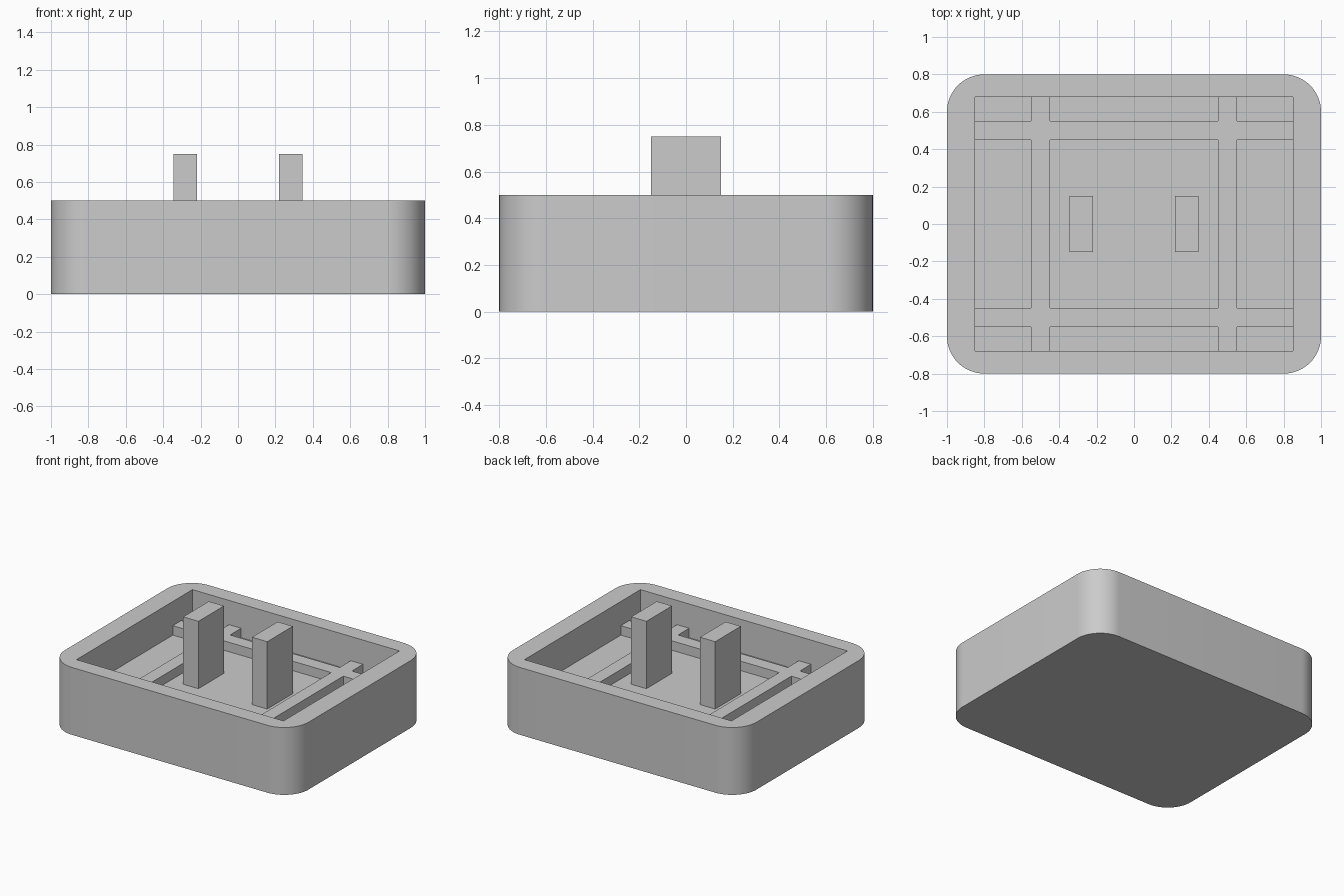
import bpy
import bmesh
from mathutils import Matrix, Vector

cube = bpy.data.objects.get("Cube")
if cube:
    bpy.data.objects.remove(cube, do_unlink=True)

# Single plain grey
grey = bpy.data.materials.new("plain_grey")
grey.use_nodes = True
GREY = (0.6, 0.6, 0.6, 1)
grey.diffuse_color = GREY
grey.node_tree.nodes["Principled BSDF"].inputs["Base Color"].default_value = GREY

HALF_X, HALF_Y, HEIGHT = 1.0, 0.8, 0.5
POCKET_X, POCKET_Y = 0.85, 0.68
FLOOR, RIB_TOP, POST_TOP = 0.25, 0.32, 0.75
SINK = 0.01  # overlap that seats parts into the tray


def add_object(name, bm):
    bmesh.ops.recalc_face_normals(bm, faces=bm.faces)
    mesh = bpy.data.meshes.new(name)
    bm.to_mesh(mesh)
    bm.free()
    mesh.materials.append(grey)
    obj = bpy.data.objects.new(name, mesh)
    bpy.context.collection.objects.link(obj)
    return obj


def box(low, high):
    low, high = Vector(low), Vector(high)
    bm = bmesh.new()
    place = Matrix.Translation((low + high) / 2) @ Matrix.Diagonal((high - low).to_4d())
    bmesh.ops.create_cube(bm, size=1, matrix=place)
    return bm


# Tray body: block with rounded upright corners
bm = box((-HALF_X, -HALF_Y, 0), (HALF_X, HALF_Y, HEIGHT))
upright = [e for e in bm.edges if abs(e.verts[0].co.z - e.verts[1].co.z) > 0.1]
bmesh.ops.bevel(bm, geom=upright, offset=0.2, segments=16, profile=0.5, affect='EDGES')
tray = add_object("tray", bm)

# Square-cornered pocket cut into the top
cutter = add_object("pocket_cutter", box((-POCKET_X, -POCKET_Y, FLOOR),
                                         (POCKET_X, POCKET_Y, HEIGHT + 0.2)))
cutter.hide_render = True
cut = tray.modifiers.new("pocket", 'BOOLEAN')
cut.operation = 'DIFFERENCE'
cut.solver = 'EXACT'
cut.object = cutter
bpy.context.view_layer.objects.active = tray
tray.select_set(True)
bpy.ops.object.modifier_apply(modifier=cut.name)
bpy.data.objects.remove(cutter, do_unlink=True)
bpy.ops.object.shade_smooth_by_angle(angle=0.5)

# Crossing floor ribs: odd rows and columns of a grid, raised together
rib = [-0.55, -0.45, 0.45, 0.55]
xs = [-POCKET_X - SINK, *rib, POCKET_X + SINK]
ys = [-POCKET_Y - SINK, *rib, POCKET_Y + SINK]
bm = bmesh.new()
grid = [[bm.verts.new((x, y, FLOOR - SINK)) for y in ys] for x in xs]
for i in range(len(xs) - 1):
    for j in range(len(ys) - 1):
        if i % 2 or j % 2:
            bm.faces.new((grid[i][j], grid[i + 1][j],
                          grid[i + 1][j + 1], grid[i][j + 1]))
bmesh.ops.delete(bm, geom=[v for v in bm.verts if not v.link_faces], context='VERTS')
raised = bmesh.ops.extrude_face_region(bm, geom=bm.faces[:])
bmesh.ops.translate(bm, vec=(0, 0, RIB_TOP - FLOOR + SINK),
                    verts=[g for g in raised["geom"] if isinstance(g, bmesh.types.BMVert)])
add_object("floor_ribs", bm)

# Pair of upright posts
for side, name in ((1, "left_post"), (-1, "right_post")):
    x = side * 0.2825
    add_object(name, box((x - 0.0625, -0.15, FLOOR - SINK),
                         (x + 0.0625, 0.15, POST_TOP)))
